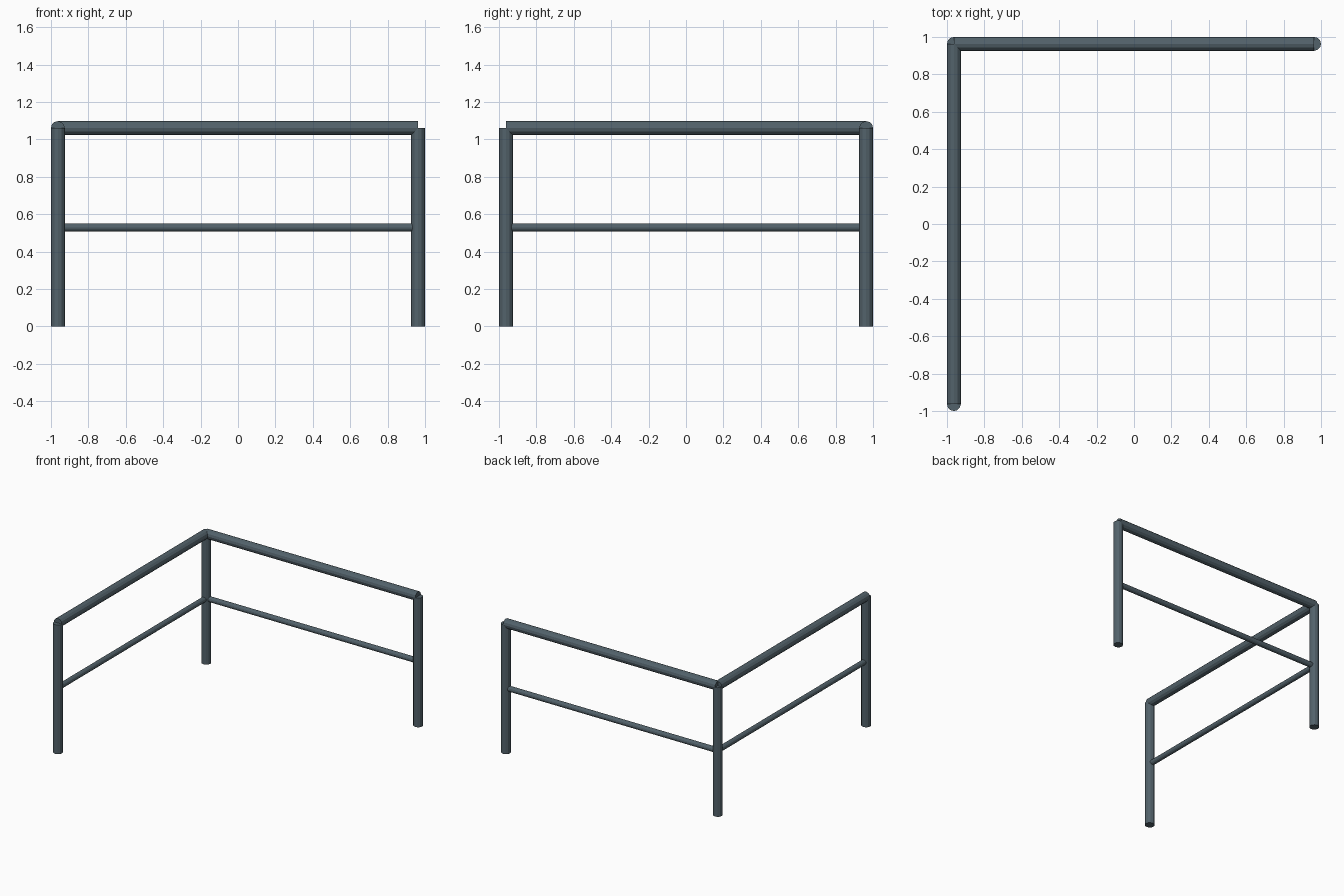
import bpy
from mathutils import Vector

cube = bpy.data.objects.get("Cube")
if cube:
    bpy.data.objects.remove(cube, do_unlink=True)

# Painted steel
steel = bpy.data.materials.new("slate_steel")
steel.use_nodes = True
colour = (0.085, 0.122, 0.145, 1)
steel.diffuse_color = colour
steel.node_tree.nodes["Principled BSDF"].inputs["Base Color"].default_value = colour

TUBE, BAR = 0.037, 0.022       # radii
EDGE = 1 - TUBE                # post centre lines
TOP, MIDDLE = 1.061, 0.53      # rail heights


def tube(name, start, end, radius):
    """Capped faceted tube between two points."""
    start, end = Vector(start), Vector(end)
    span = end - start
    bpy.ops.mesh.primitive_cylinder_add(vertices=12, radius=radius, depth=span.length,
                                        location=(start + end) / 2)
    obj = bpy.context.object
    obj.name = name
    obj.rotation_euler = span.to_track_quat('Z', 'Y').to_euler()
    obj.data.materials.append(steel)
    return obj


corners = {"corner": (-EDGE, EDGE), "left": (EDGE, EDGE), "front": (-EDGE, -EDGE)}

# Upright posts
for name, (x, y) in corners.items():
    tube(name + "_post", (x, y, 0), (x, y, TOP), TUBE)

# Handrails and thinner middle rails, both meeting at the corner post
for side, label in (("left", "back"), ("front", "right")):
    for kind, z, radius in (("handrail", TOP, TUBE), ("middle_rail", MIDDLE, BAR)):
        tube(f"{label}_{kind}", (*corners["corner"], z), (*corners[side], z), radius)
